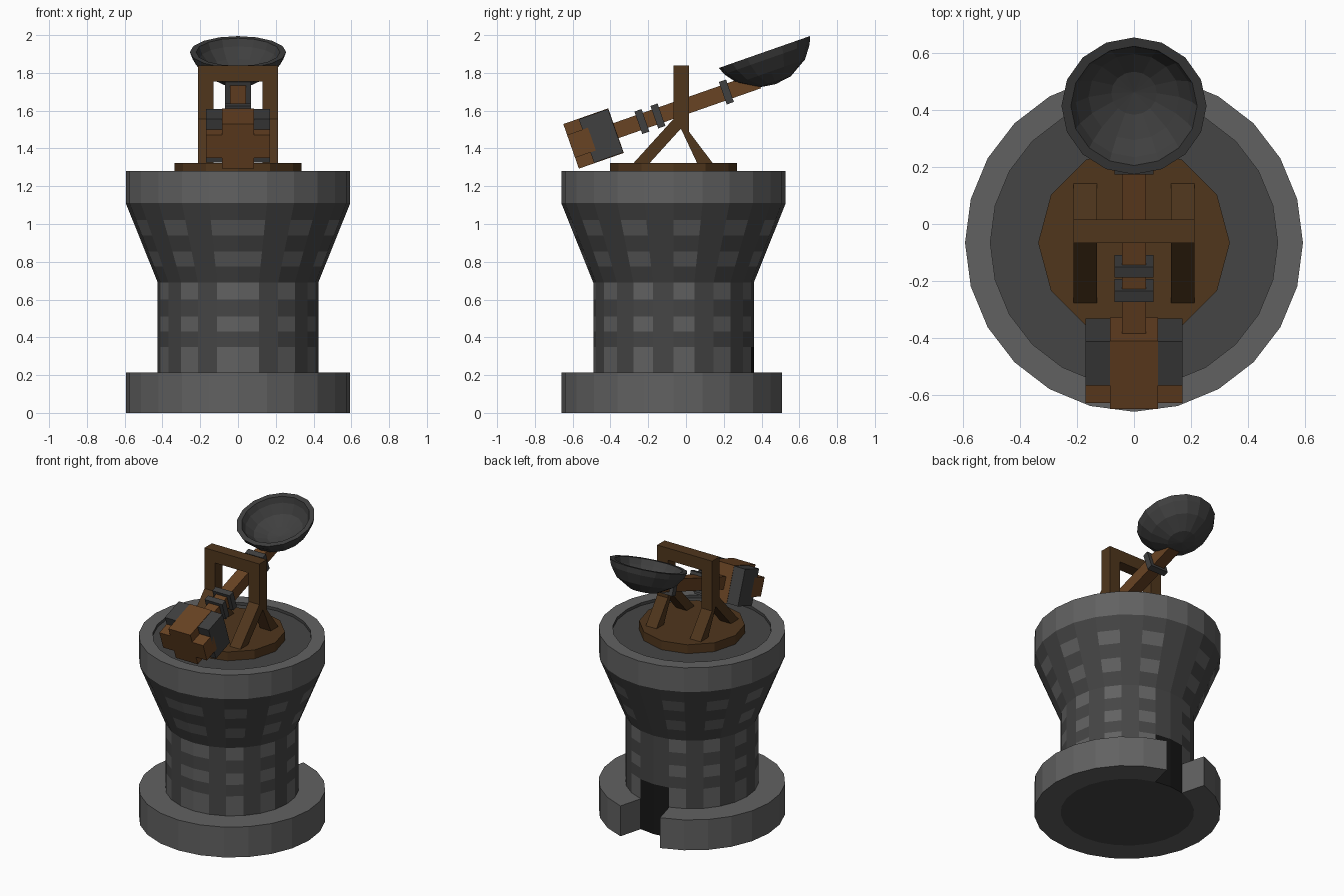
import bpy, bmesh, math
from mathutils import Matrix, Vector

if "Cube" in bpy.data.objects:
    bpy.data.objects.remove(bpy.data.objects["Cube"])

CY = -0.066  # tower axis in y


def material(name, rgb):
    m = bpy.data.materials.new(name)
    m.diffuse_color = (*rgb, 1)
    m.use_nodes = True
    m.node_tree.nodes["Principled BSDF"].inputs["Base Color"].default_value = m.diffuse_color
    return m


STONE = material("stone", (0.12, 0.12, 0.12))
MORTAR = material("dark_stone", (0.06, 0.06, 0.06))
VOID = material("doorway_dark", (0.008, 0.008, 0.008))
IRON = material("iron", (0.05, 0.05, 0.05))
WOOD = material("wood", (0.14, 0.056, 0.017))
DARK_WOOD = material("dark_wood", (0.08, 0.037, 0.012))


def finish(name, bm, mats, matrix=Matrix()):
    bmesh.ops.remove_doubles(bm, verts=bm.verts, dist=1e-5)
    bmesh.ops.recalc_face_normals(bm, faces=bm.faces)
    me = bpy.data.meshes.new(name)
    bm.to_mesh(me)
    bm.free()
    for m in mats:
        me.materials.append(m)
    ob = bpy.data.objects.new(name, me)
    bpy.context.collection.objects.link(ob)
    ob.matrix_world = matrix
    return ob


def lathe(name, prof, n, mats, matrix, pick=None, start=0, count=None, closed=False):
    """Revolve (r, z) points; pick(row, segment) chooses the material slot."""
    count = count or n
    bm = bmesh.new()
    rings = []
    for s in range(count + 1):
        a = 2 * math.pi * (start + s) / n
        rings.append([bm.verts.new((r * math.cos(a), r * math.sin(a), z)) for r, z in prof])
    rows = len(prof) if closed else len(prof) - 1
    for s in range(count):
        for j in range(rows):
            k = (j + 1) % len(prof)
            quad = [rings[s][j], rings[s + 1][j], rings[s + 1][k], rings[s][k]]
            if prof[j][0] == 0:
                quad.pop(1)
            elif prof[k][0] == 0:
                quad.pop(2)
            f = bm.faces.new(quad)
            if pick:
                f.material_index = pick(j, s)
    if closed and count < n:
        bm.faces.new(rings[0])
        bm.faces.new(rings[-1])
    return finish(name, bm, mats, matrix)


def extrude_x(name, prof, x0, x1, mat, matrix=Matrix()):
    """Extrude a (y, z) outline from x0 to x1."""
    bm = bmesh.new()
    f = bm.faces.new([bm.verts.new((x0, y, z)) for y, z in prof])
    g = bmesh.ops.extrude_face_region(bm, geom=[f])["geom"]
    bmesh.ops.translate(bm, vec=(x1 - x0, 0, 0),
                        verts=[v for v in g if isinstance(v, bmesh.types.BMVert)])
    return finish(name, bm, [mat], matrix)


def box(name, hx, y0, y1, z0, z1, mat, matrix=Matrix()):
    return extrude_x(name, [(y0, z0), (y1, z0), (y1, z1), (y0, z1)], -hx, hx, mat, matrix)


AXIS = Matrix.Translation((0, CY, 0))

# Tower: shaft, flare, rim and recessed floor, with checkered stones and a dark door
tower_prof = [(0, 0)]
for z in (0, 0.35, 0.43, 0.51, 0.60, 0.69, 0.775, 0.855, 0.94, 1.02, 1.11):
    tower_prof.append((0.425 + 0.169 * max(0, z - 0.69) / 0.42, z))
tower_prof += [(0.594, 1.28), (0.505, 1.28), (0.505, 1.26), (0, 1.26)]


def stone_pick(row, seg):
    if row >= 13:
        return 1
    if row >= 11:
        return 0
    from_front = abs((seg * 15 + 7.5 + 90 + 180) % 360 - 180)
    k = int(from_front // 15)
    if row == 1 and k == 11:
        return 2
    return 0 if row % 2 == 1 and k % 2 == 0 else 1


lathe("tower", tower_prof, 24, [STONE, MORTAR, VOID], AXIS, stone_pick)

# Base ring, with a two-segment gap in front of the door at the back
lathe("base_ring", [(0.425, 0), (0.594, 0), (0.594, 0.213), (0.425, 0.213)], 24,
      [STONE], AXIS, start=7, count=22, closed=True)

# Turntable
lathe("turntable", [(0, 1.26), (0.337, 1.26), (0.337, 1.322), (0, 1.322)], 12,
      [DARK_WOOD], AXIS)

# Upright frames with splayed legs, and the crossbar
post = [(-0.28, 1.32), (-0.195, 1.32), (-0.027, 1.505), (0.06, 1.32), (0.143, 1.32),
        (0.015, 1.49), (0.015, 1.84), (-0.067, 1.84), (-0.067, 1.555)]
for side, label in ((-1, "left"), (1, "right")):
    extrude_x(label + "_post", post, side * 0.13, side * 0.213, DARK_WOOD)
box("crossbar", 0.13, -0.067, 0.015, 1.755, 1.84, DARK_WOOD)

# Throwing arm, built level and tilted about its pivot
TILT = Matrix.Translation((0, -0.026, 1.615)) @ Matrix.Rotation(math.radians(19.3), 4, 'X')
extrude_x("throwing_arm", [(-0.37, -0.042), (0.435, -0.042), (0.43, -0.03),
                           (0.31, 0.042), (-0.37, 0.042)], -0.042, 0.042, WOOD, TILT)
for i, u in enumerate((-0.22, -0.13, 0.254)):
    box(f"arm_band_{i + 1}", 0.068, u - 0.02, u + 0.02, -0.063, 0.063, IRON, TILT)

# Counterweight: crossed timbers held by an iron block
box("counterweight_upright", 0.085, -0.617, -0.365, -0.125, 0.125, WOOD, TILT)
box("counterweight_cross", 0.17, -0.617, -0.5, -0.064, 0.064, WOOD, TILT)
box("counterweight_iron", 0.17, -0.531, -0.367, -0.122, 0.122, IRON, TILT)

# Bowl
bowl = [(0, -0.18), (0.09, -0.167), (0.19, -0.108), (0.24, -0.04), (0.255, 0),
        (0.222, 0), (0.205, -0.04), (0.16, -0.095), (0.08, -0.135), (0, -0.145)]
lathe("bowl", bowl, 16, [IRON], TILT @ Matrix.Translation((0, 0.514, 0.133)))
